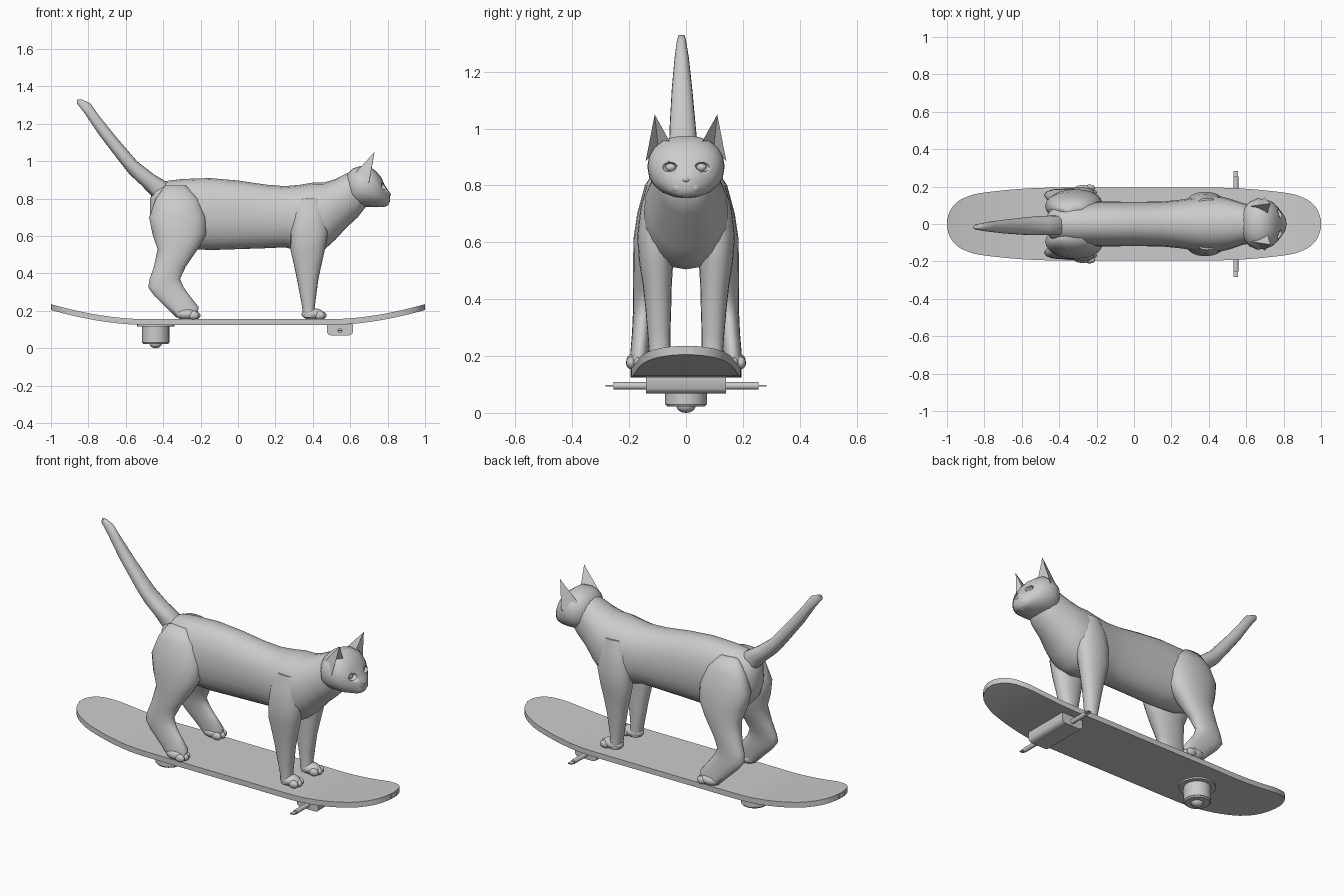
import bpy, bmesh
from math import sin, cos, pi, sqrt, copysign
from mathutils import Matrix, Vector

old = bpy.data.objects.get("Cube")
if old:
    bpy.data.objects.remove(old, do_unlink=True)

grey = bpy.data.materials.new("plain_grey")
grey.use_nodes = True
COLOUR = (0.6, 0.6, 0.6, 1)
grey.diffuse_color = COLOUR
for node in grey.node_tree.nodes:
    if node.type == 'BSDF_PRINCIPLED':
        node.inputs["Base Color"].default_value = COLOUR

SEGMENTS = 20
SIDES = (("near", -1), ("far", 1))


def finish(name, bm, angle=40):
    """Turn a bmesh into a shaded, coloured object."""
    bmesh.ops.recalc_face_normals(bm, faces=bm.faces)
    mesh = bpy.data.meshes.new(name)
    bm.to_mesh(mesh)
    bm.free()
    mesh.materials.append(grey)
    obj = bpy.data.objects.new(name, mesh)
    bpy.context.collection.objects.link(obj)
    bpy.ops.object.select_all(action='DESELECT')
    obj.select_set(True)
    bpy.context.view_layer.objects.active = obj
    bpy.ops.object.shade_smooth_by_angle(angle=angle * pi / 180)
    return obj


def loft(name, rings, angle=40):
    """Skin a row of equal-length point rings and cap both ends."""
    bm = bmesh.new()
    rows = [[bm.verts.new(p) for p in ring] for ring in rings]
    count = len(rows[0])
    for a, b in zip(rows, rows[1:]):
        for i in range(count):
            j = (i + 1) % count
            bm.faces.new((a[i], a[j], b[j], b[i]))
    bm.faces.new(rows[0])
    bm.faces.new(rows[-1])
    return finish(name, bm, angle)


def oval(power=2.2):
    """Unit superellipse points."""
    for i in range(SEGMENTS):
        t = 2 * pi * i / SEGMENTS
        yield tuple(copysign(abs(v) ** (2 / power), v) for v in (cos(t), sin(t)))


def upright_rings(stations):
    """Stations along x: x, low z, high z, half width."""
    return [[(x, w * u, (lo + hi) / 2 + (hi - lo) / 2 * v) for u, v in oval()]
            for x, lo, hi, w in stations]


def flat_rings(stations, side=1):
    """Stations along z: z, back x, front x, inner y, outer y."""
    return [[((b + f) / 2 + (f - b) / 2 * u,
              side * ((i + o) / 2 + (o - i) / 2 * v), z) for u, v in oval()]
            for z, b, f, i, o in stations]


def ellipsoid(name, centre, radii):
    bm = bmesh.new()
    bmesh.ops.create_uvsphere(bm, u_segments=14, v_segments=9, radius=1)
    bm.transform(Matrix.Translation(centre) @ Matrix.Diagonal((*radii, 1)))
    return finish(name, bm, 60)


def cylinder(name, centre, r1, r2, depth, along_y=False):
    bm = bmesh.new()
    bmesh.ops.create_cone(bm, cap_ends=True, segments=24, radius1=r1, radius2=r2, depth=depth)
    turn = Matrix.Rotation(pi / 2 if along_y else 0, 4, 'X')
    bm.transform(Matrix.Translation(centre) @ turn)
    return finish(name, bm)


# Deck: rounded plan with both ends curving up
def deck_ring(x):
    a = abs(x)
    taper = max(0, min(1, (a - 0.4) / 0.5))
    tip = max(0, (a - 0.82) / 0.18)
    w = (0.195 - 0.042 * taper ** 2) * sqrt(max(0.03, 1 - tip ** 2.5))
    z = 0.125 + 0.08 * max(0, (a - 0.5) / 0.5) ** 1.8
    return [(x, -w, z), (x, w, z), (x, w, z + 0.031), (x, -w, z + 0.031)]


loft("deck", [deck_ring(sin(pi * (i / 48 - 0.5))) for i in range(49)])

# Front truck: rounded block, axle and flat axle tips
block = [(0.475, 0.127), (0.475, 0.085), (0.485, 0.072), (0.5, 0.068),
         (0.59, 0.068), (0.605, 0.072), (0.615, 0.085), (0.615, 0.127)]
loft("truck_block", [[(x, y, z) for x, z in block] for y in (-0.14, 0.14)])
cylinder("axle", (0.545, 0, 0.095), 0.013, 0.013, 0.51, True)
tip = [(0.533, 0.092), (0.557, 0.092), (0.557, 0.098), (0.533, 0.098)]
loft("axle_tips", [[(x, y, z) for x, z in tip] for y in (-0.284, 0.284)])

# Rear truck: round mount with hub and domed cap
cylinder("mount_plate", (-0.44, 0, 0.121), 0.1, 0.1, 0.01)
cylinder("mount_hub", (-0.44, 0, 0.075), 0.073, 0.073, 0.09)
cylinder("mount_rim", (-0.44, 0, 0.0275), 0.066, 0.073, 0.01)
ellipsoid("mount_cap", (-0.44, 0, 0.025), (0.034, 0.034, 0.025))

# Torso running from rump to neck
loft("torso", upright_rings([
    (-0.47, 0.68, 0.80, 0.04), (-0.44, 0.62, 0.865, 0.085),
    (-0.38, 0.56, 0.895, 0.11), (-0.30, 0.535, 0.905, 0.118),
    (-0.15, 0.525, 0.91, 0.12), (0, 0.53, 0.897, 0.118),
    (0.15, 0.535, 0.875, 0.12), (0.25, 0.54, 0.867, 0.13),
    (0.33, 0.52, 0.874, 0.143), (0.40, 0.505, 0.886, 0.15),
    (0.46, 0.525, 0.886, 0.148), (0.52, 0.58, 0.905, 0.133),
    (0.58, 0.645, 0.935, 0.112), (0.64, 0.70, 0.955, 0.1),
    (0.69, 0.765, 0.955, 0.08)]), 60)

# Head
head = loft("head", upright_rings([
    (0.58, 0.80, 0.93, 0.075), (0.615, 0.768, 0.962, 0.118),
    (0.655, 0.758, 0.975, 0.136), (0.70, 0.756, 0.975, 0.134),
    (0.74, 0.755, 0.945, 0.118), (0.765, 0.757, 0.915, 0.096),
    (0.785, 0.757, 0.872, 0.07), (0.803, 0.765, 0.845, 0.045),
    (0.813, 0.785, 0.832, 0.022)]), 50)

# Eye sockets cut into the head, then eyeballs set inside
for label, s in SIDES:
    cutter = ellipsoid("socket_cutter", (0.774, s * 0.056, 0.864), (0.022, 0.028, 0.017))
    cutter.hide_render = True
    cut = head.modifiers.new("socket", 'BOOLEAN')
    cut.operation = 'DIFFERENCE'
    cut.object = cutter
    bpy.context.view_layer.objects.active = head
    bpy.ops.object.modifier_apply(modifier=cut.name)
    bpy.data.objects.remove(cutter, do_unlink=True)
    ellipsoid("eye_" + label, (0.756, s * 0.054, 0.864), (0.014, 0.018, 0.014))
    ellipsoid("muzzle_" + label, (0.785, s * 0.024, 0.793), (0.026, 0.03, 0.024))
ellipsoid("nose", (0.806, 0, 0.822), (0.012, 0.016, 0.012))
ellipsoid("chin", (0.775, 0, 0.768), (0.02, 0.025, 0.013))

# Ears: thin shells with a hollow front
for label, s in SIDES:
    bm = bmesh.new()
    tip, inner, outer, back, hollow = [bm.verts.new((x, s * y, z)) for x, y, z in (
        (0.73, 0.11, 1.05), (0.712, 0.052, 0.945), (0.70, 0.142, 0.885),
        (0.625, 0.095, 0.935), (0.67, 0.098, 0.935))]
    for face in ((tip, inner, hollow), (tip, hollow, outer), (tip, back, inner),
                 (tip, outer, back), (inner, back, hollow), (outer, hollow, back)):
        bm.faces.new(face)
    finish("ear_" + label, bm, 30)


# Paw with three toes
def paw(name, x, y, s):
    ellipsoid(name, (x, s * y, 0.183), (0.062, 0.042, 0.032))
    for i in (-1, 0, 1):
        ellipsoid(name + "_toe", (x + 0.045 - 0.008 * abs(i), s * (y + 0.026 * i), 0.176),
                  (0.03, 0.017, 0.022))


# Legs, mirrored across the body
FRONT_LEG = [(0.80, 0.34, 0.44, 0.08, 0.138), (0.72, 0.295, 0.47, 0.05, 0.16),
             (0.62, 0.28, 0.482, 0.04, 0.172), (0.53, 0.28, 0.465, 0.045, 0.165),
             (0.45, 0.298, 0.447, 0.05, 0.152), (0.37, 0.315, 0.43, 0.052, 0.143),
             (0.28, 0.332, 0.418, 0.055, 0.135), (0.22, 0.343, 0.41, 0.055, 0.13),
             (0.165, 0.35, 0.42, 0.055, 0.13)]
HIND_LEG = [(0.87, -0.39, -0.28, 0.06, 0.1), (0.80, -0.44, -0.21, 0.03, 0.145),
            (0.70, -0.475, -0.17, 0.02, 0.172), (0.61, -0.457, -0.17, 0.03, 0.185),
            (0.53, -0.43, -0.215, 0.05, 0.186), (0.435, -0.45, -0.28, 0.09, 0.186),
            (0.37, -0.473, -0.31, 0.11, 0.186), (0.325, -0.48, -0.29, 0.12, 0.188),
            (0.28, -0.447, -0.257, 0.125, 0.19), (0.22, -0.385, -0.21, 0.13, 0.195),
            (0.165, -0.33, -0.22, 0.135, 0.2)]
for label, s in SIDES:
    loft("front_leg_" + label, flat_rings(FRONT_LEG, s), 60)
    loft("hind_leg_" + label, flat_rings(HIND_LEG, s), 60)
    paw("front_paw_" + label, 0.4, 0.092, s)
    paw("hind_paw_" + label, -0.275, 0.168, s)

# Tail sweeping up and back
loft("tail", flat_rings([
    (0.79, -0.44, -0.34, -0.055, 0.045), (0.87, -0.515, -0.35, -0.06, 0.045),
    (0.93, -0.58, -0.45, -0.06, 0.042), (1.0, -0.635, -0.54, -0.058, 0.035),
    (1.14, -0.742, -0.66, -0.05, 0.022), (1.25, -0.815, -0.748, -0.04, 0.01),
    (1.31, -0.862, -0.79, -0.032, 0.0), (1.33, -0.86, -0.835, -0.025, -0.005)]), 60)
